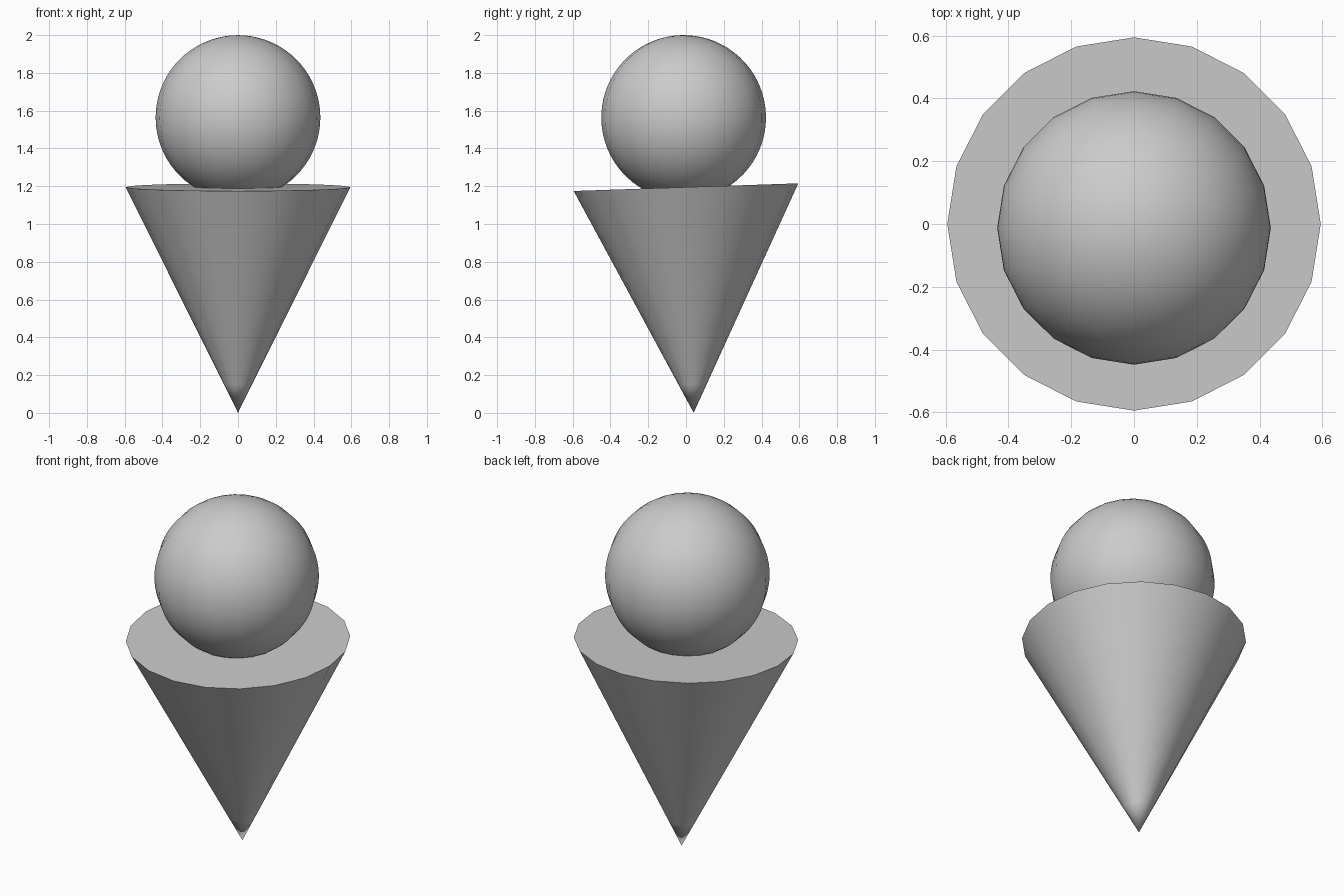
import bpy, bmesh, math
from mathutils import Matrix

if "Cube" in bpy.data.objects:
    bpy.data.objects.remove(bpy.data.objects["Cube"])

SIDES = 20
TILT = math.radians(1.95)      # the whole model leans slightly towards the front
RIM_R, CONE_H = 0.595, 1.195
BALL_R, BALL_UP = 0.436, 1.564
CONE_STEPS, BALL_STEPS = 8, 36


def lathe(name, profile):
    """Revolve an (r, z) profile that starts and ends on the axis."""
    bm = bmesh.new()
    rows = []
    for r, z in profile:
        if r < 1e-6:
            rows.append([bm.verts.new((0, 0, z))] * SIDES)
        else:
            rows.append([bm.verts.new((r * math.cos(2 * math.pi * i / SIDES),
                                       r * math.sin(2 * math.pi * i / SIDES), z))
                         for i in range(SIDES)])
    for low, high in zip(rows, rows[1:]):
        for i in range(SIDES):
            j = (i + 1) % SIDES
            ring = dict.fromkeys((low[i], low[j], high[j], high[i]))
            bm.faces.new(list(ring))
    # Tilt about the centre of the cone's rim
    pivot = Matrix.Translation((0, 0, CONE_H))
    bm.transform(pivot @ Matrix.Rotation(TILT, 4, 'X') @ pivot.inverted())
    bmesh.ops.recalc_face_normals(bm, faces=bm.faces)
    mesh = bpy.data.meshes.new(name)
    bm.to_mesh(mesh)
    bm.free()
    obj = bpy.data.objects.new(name, mesh)
    bpy.context.collection.objects.link(obj)
    bpy.ops.object.select_all(action='DESELECT')
    obj.select_set(True)
    bpy.context.view_layer.objects.active = obj
    bpy.ops.object.shade_smooth_by_angle(angle=math.radians(60))
    return obj


# Cone: point at the bottom, flat cap on top
cone = [(RIM_R * k / CONE_STEPS, CONE_H * k / CONE_STEPS)
        for k in range(CONE_STEPS + 1)]
lathe("cone", cone + [(0, CONE_H)])

# Ball: sunk a little into the cap
angles = [math.pi * k / BALL_STEPS for k in range(BALL_STEPS + 1)]
lathe("scoop", [(BALL_R * math.sin(a), BALL_UP - BALL_R * math.cos(a))
                for a in angles])
